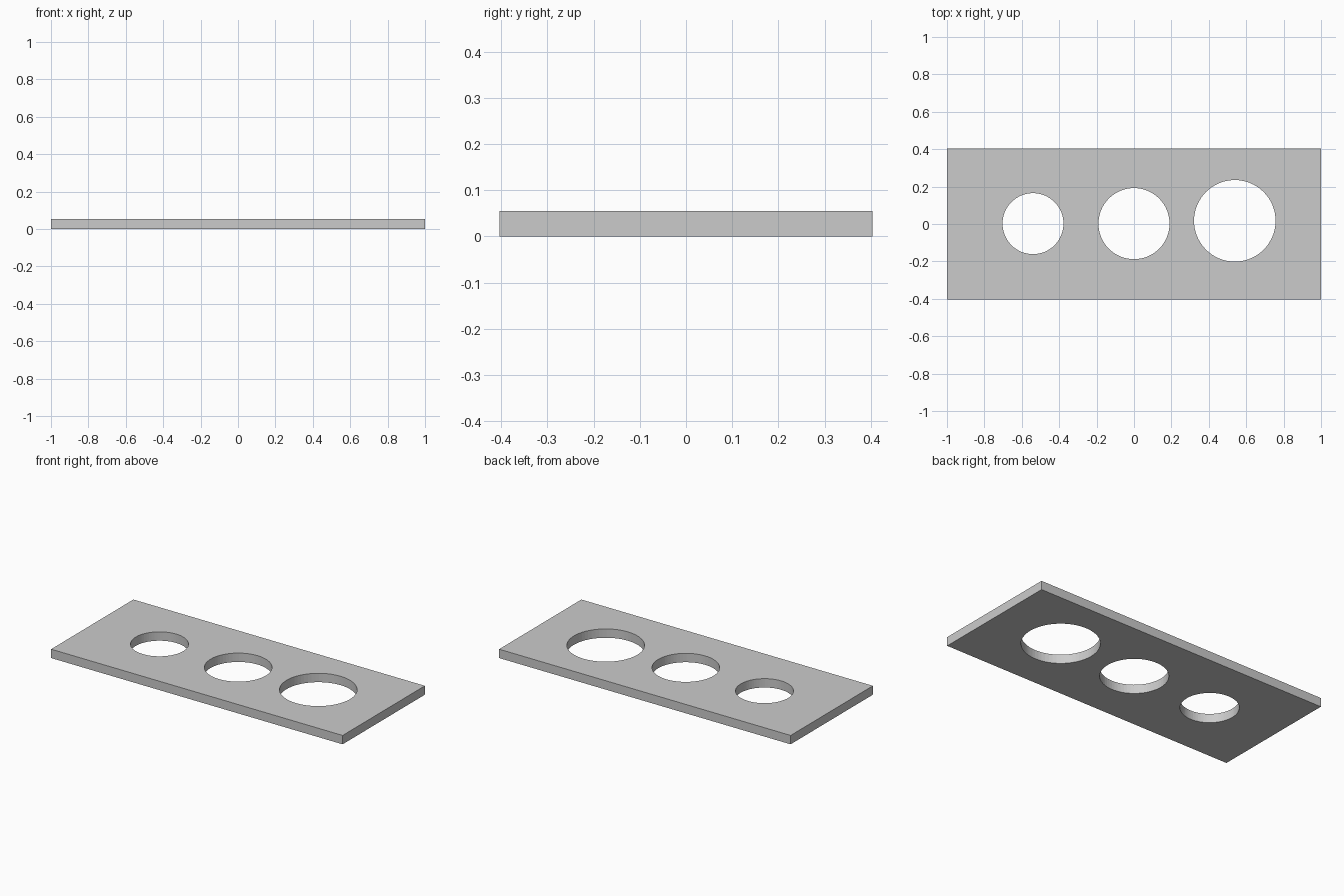
import bpy

if "Cube" in bpy.data.objects:
    bpy.data.objects.remove(bpy.data.objects["Cube"])

LENGTH, WIDTH, THICK = 2.0, 0.806, 0.055
# hole centre x, centre y, radius
HOLES = [(-0.54, 0.002, 0.163), (0.0, 0.002, 0.19), (0.539, 0.017, 0.218)]

# flat rectangular plate
bpy.ops.mesh.primitive_cube_add(size=1, location=(0, 0, THICK / 2))
plate = bpy.context.object
plate.name = "plate"
plate.scale = (LENGTH, WIDTH, THICK)
bpy.ops.object.transform_apply(location=True, rotation=False, scale=True)

# three round through-holes of growing size
for i, (x, y, r) in enumerate(HOLES):
    bpy.ops.mesh.primitive_cylinder_add(vertices=64, radius=r, depth=THICK * 4,
                                        location=(x, y, THICK / 2))
    cutter = bpy.context.object
    cutter.name = f"hole_cutter_{i + 1}"
    cut = plate.modifiers.new(f"hole_{i + 1}", 'BOOLEAN')
    cut.operation = 'DIFFERENCE'
    cut.solver = 'EXACT'
    cut.object = cutter
    bpy.context.view_layer.objects.active = plate
    bpy.ops.object.modifier_apply(modifier=cut.name)
    bpy.data.objects.remove(cutter, do_unlink=True)
